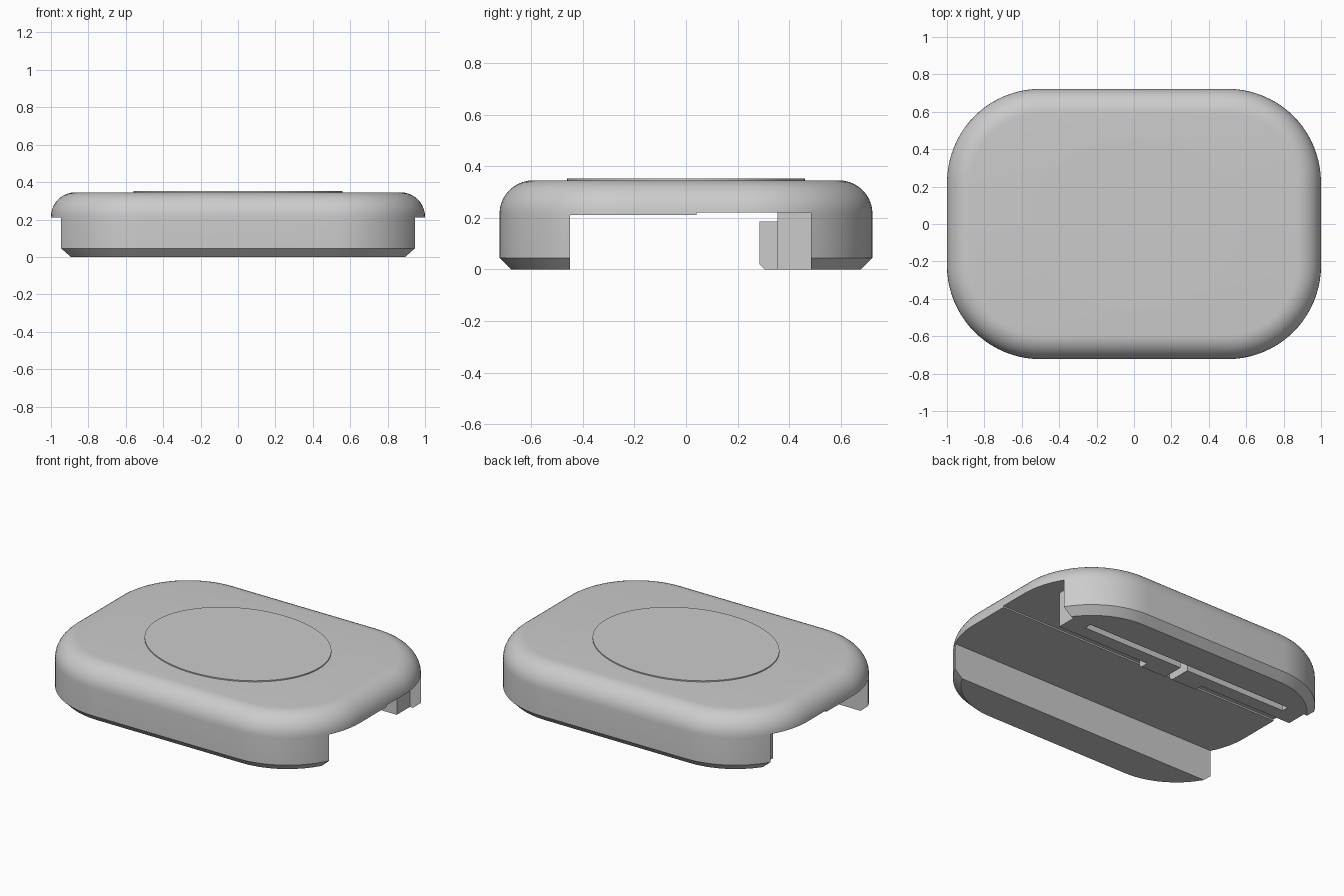
import bpy, bmesh, math

cube = bpy.data.objects.get("Cube")
if cube:
    bpy.data.objects.remove(cube, do_unlink=True)

grey = bpy.data.materials.new("plain_grey")
grey.use_nodes = True
GREY = (0.6, 0.6, 0.6, 1)
grey.diffuse_color = GREY
grey.node_tree.nodes["Principled BSDF"].inputs["Base Color"].default_value = GREY

HALF_X, HALF_Y, CORNER = 1.0, 0.7225, 0.5
TOP, FILLET, CHAMFER = 0.345, 0.13, 0.045


def loft(name, rings):
    """Skin a stack of matching closed rings and cap both ends."""
    bm = bmesh.new()
    loops = [[bm.verts.new(p) for p in ring] for ring in rings]
    n = len(loops[0])
    for a, b in zip(loops, loops[1:]):
        for i in range(n):
            j = (i + 1) % n
            bm.faces.new((a[i], a[j], b[j], b[i]))
    bm.faces.new(loops[0])
    bm.faces.new(loops[-1])
    bmesh.ops.recalc_face_normals(bm, faces=bm.faces)
    mesh = bpy.data.meshes.new(name)
    bm.to_mesh(mesh)
    bm.free()
    mesh.materials.append(grey)
    obj = bpy.data.objects.new(name, mesh)
    bpy.context.collection.objects.link(obj)
    return obj


def along_x(name, profile, x0, x1):
    return loft(name, [[(x, y, z) for y, z in profile] for x in (x0, x1)])


def along_z(name, plan, z0, z1):
    return loft(name, [[(x, y, z) for x, y in plan] for z in (z0, z1)])


def rounded_ring(inset, z, steps=20):
    ring = []
    r = CORNER - inset
    for k, (sx, sy) in enumerate(((1, 1), (-1, 1), (-1, -1), (1, -1))):
        for i in range(steps + 1):
            a = math.pi / 2 * (k + i / steps)
            ring.append((sx * (HALF_X - CORNER) + r * math.cos(a),
                         sy * (HALF_Y - CORNER) + r * math.sin(a), z))
    return ring


def combine(target, tool, operation):
    mod = target.modifiers.new(operation.lower(), "BOOLEAN")
    mod.operation = operation
    mod.solver = "EXACT"
    mod.object = tool
    bpy.ops.object.select_all(action="DESELECT")
    bpy.context.view_layer.objects.active = target
    target.select_set(True)
    bpy.ops.object.modifier_apply(modifier=mod.name)
    bpy.data.objects.remove(tool, do_unlink=True)


# Rounded body: chamfered foot, straight wall, filleted top
rings = [rounded_ring(CHAMFER, 0), rounded_ring(0, CHAMFER)]
for i in range(11):
    a = math.pi / 2 * i / 10
    rings.append(rounded_ring(FILLET * (1 - math.cos(a)),
                              TOP - FILLET + FILLET * math.sin(a)))
body = loft("body", rings)

# Channel through the underside, with a small step in its ceiling
channel = [(-0.45, -0.1), (-0.45, 0.21), (0.04, 0.21),
           (0.04, 0.22), (0.485, 0.22), (0.485, -0.1)]
combine(body, along_x("channel_cutter", channel, -1.2, 1.2), "DIFFERENCE")

# Hooked rail on each half: it leaves a long slot behind and a centre notch
for s in (1, -1):
    rail = [(0.025, 0.355), (0.85, 0.355), (0.85, 0.5),
            (0.73, 0.5), (0.73, 0.44), (0.025, 0.44)]
    rail = [(s * x, y) for x, y in rail]
    combine(body, along_z("rail", rail, 0, 0.24), "UNION")
    # Centre catch with a chamfered lower lip
    catch = [(0.37, 0), (0.305, 0), (0.285, 0.02), (0.285, 0.185), (0.37, 0.185)]
    combine(body, along_x("catch", catch, s * 0.025, s * 0.2), "UNION")

# Thin oval pad on the top
oval = [(0.56 * math.cos(t), 0.46 * math.sin(t))
        for t in (2 * math.pi * i / 96 for i in range(96))]
pad = along_z("top_pad", oval, TOP - 0.005, TOP + 0.007)

for obj in (body, pad):
    bpy.ops.object.select_all(action="DESELECT")
    bpy.context.view_layer.objects.active = obj
    obj.select_set(True)
    bpy.ops.object.shade_smooth_by_angle(angle=math.radians(25))
